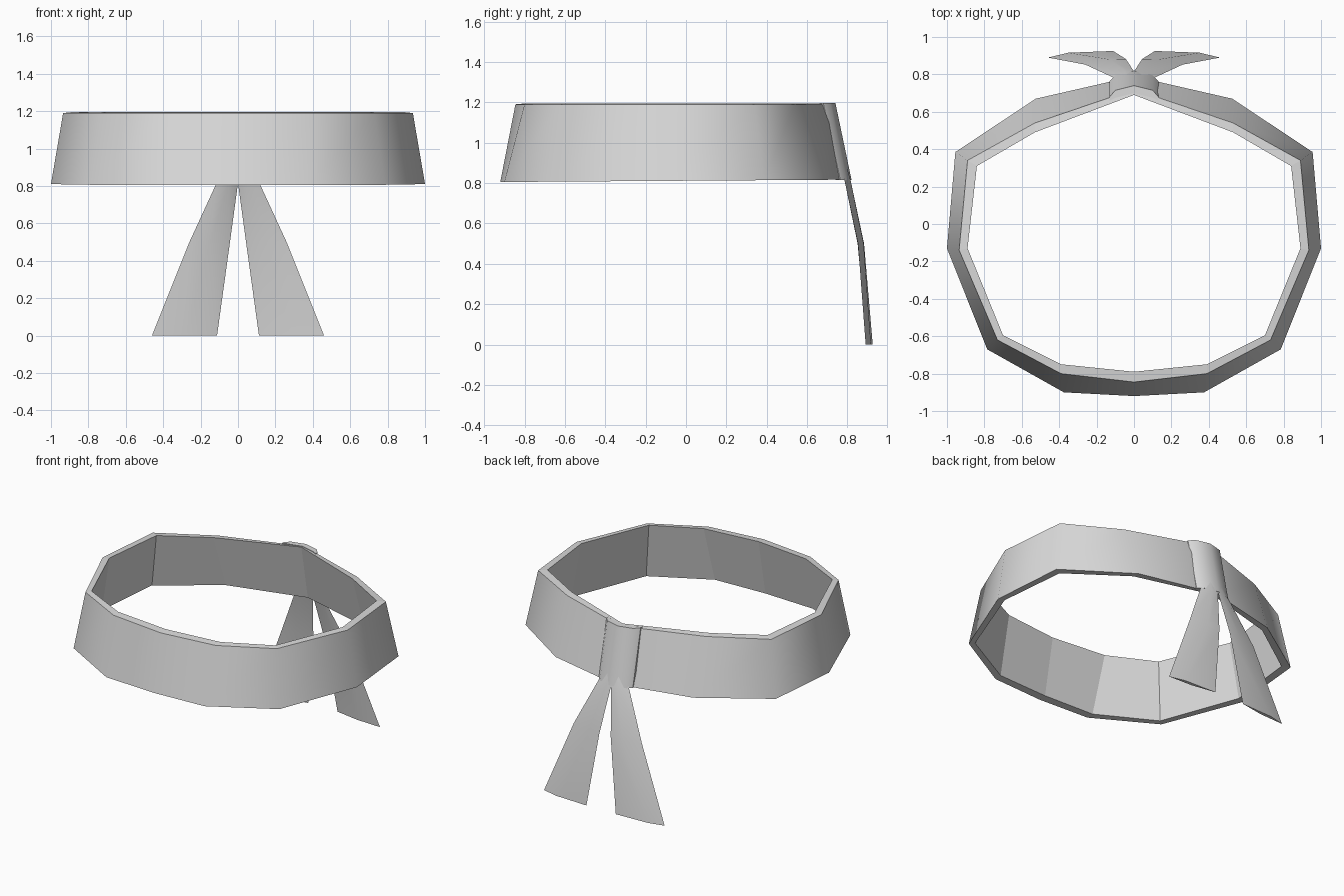
import bpy, bmesh

if "Cube" in bpy.data.objects:
    bpy.data.objects.remove(bpy.data.objects["Cube"])

grey = bpy.data.materials.new("cloth grey")
grey.diffuse_color = (0.7, 0.7, 0.7, 1)
grey.use_nodes = True
grey.node_tree.nodes["Principled BSDF"].inputs["Base Color"].default_value = grey.diffuse_color


def make(name, bm):
    bmesh.ops.recalc_face_normals(bm, faces=bm.faces)
    me = bpy.data.meshes.new(name)
    bm.to_mesh(me)
    bm.free()
    me.materials.append(grey)
    ob = bpy.data.objects.new(name, me)
    bpy.context.collection.objects.link(ob)
    return ob


def mirrored(half):
    """Half outline from front centre to back centre -> closed outline."""
    return half + [(-x, y) for x, y in half[-2:0:-1]]


def band(bm, loops, closed, smooth_side=0):
    """Skin between successive loops, the first pair being the smooth outside."""
    vs = [[bm.verts.new(p) for p in l] for l in loops]
    n = len(vs[0])
    for k in range(4):
        a, b = vs[k], vs[(k + 1) % 4]
        for i in range(n if closed else n - 1):
            j = (i + 1) % n
            bm.faces.new((a[i], a[j], b[j], b[i])).smooth = (k == smooth_side)
    if not closed:
        for i in (0, n - 1):
            bm.faces.new([l[i] for l in vs])


def low(y):
    return 0.805 + 0.012 * (y + 0.92) / 1.74


# headband: flared ring, smooth outside, faceted inside
bottom = mirrored([(0, -.92), (.375, -.90), (.785, -.67), (1, -.13),
                   (.955, .385), (.525, .67), (0, .79)])
top = mirrored([(0, -.845), (.39, -.80), (.73, -.62), (.935, -.14),
                (.89, .34), (.53, .54), (0, .72)])
inner = mirrored([(0, -.79), (.39, -.75), (.70, -.595), (.89, -.13),
                  (.84, .31), (.53, .49), (0, .69)])
inner_low = [(b[0] + i[0] - t[0], b[1] + i[1] - t[1])
             for b, t, i in zip(bottom, top, inner)]
bm = bmesh.new()
band(bm, [[(x, y, low(y)) for x, y in bottom],
          [(x, y, 1.19) for x, y in top],
          [(x, y, 1.195) for x, y in inner],
          [(x, y, low(y) + .003) for x, y in inner_low]], True)
make("headband", bm)

# knot: raised pad at the back centre
kb = [(.13, .765), (.1, .795), (0, .82), (-.1, .795), (-.13, .765)]
kt = [(.13, .68), (.1, .715), (0, .74), (-.1, .715), (-.13, .68)]
ki = [(.13, .66), (.1, .675), (0, .70), (-.1, .675), (-.13, .66)]
bm = bmesh.new()
band(bm, [[(x, y, .815) for x, y in kb],
          [(x, y, 1.197) for x, y in kt],
          [(x, y, 1.197) for x, y in ki],
          [(x, y + .08, .815) for x, y in ki]], False)
make("knot", bm)

# tails: thin folded strips, each row = inner, back, outer, front point
rows = [(.90, [(.0, .79), (.04, .79), (.08, .765), (.04, .76)]),
        (.815, [(.0, .815), (.05, .815), (.115, .785), (.05, .785)]),
        (.50, [(.043, .882), (.13, .88), (.26, .852), (.15, .85)]),
        (.0, [(.112, .925), (.35, .916), (.46, .89), (.28, .897)])]
for side, name in ((1, "right_tail"), (-1, "left_tail")):
    bm = bmesh.new()
    vs = [[bm.verts.new((side * x, y, z)) for x, y in r] for z, r in rows]
    for a, b in zip(vs, vs[1:]):
        for i in range(4):
            j = (i + 1) % 4
            bm.faces.new((a[i], a[j], b[j], b[i])).smooth = True
    bm.faces.new(vs[0])
    bm.faces.new(vs[-1])
    # keep the two long borders crisp
    for a, b in zip(vs, vs[1:]):
        for i in (0, 2):
            bm.edges.get((a[i], b[i])).smooth = False
    make(name, bm)
